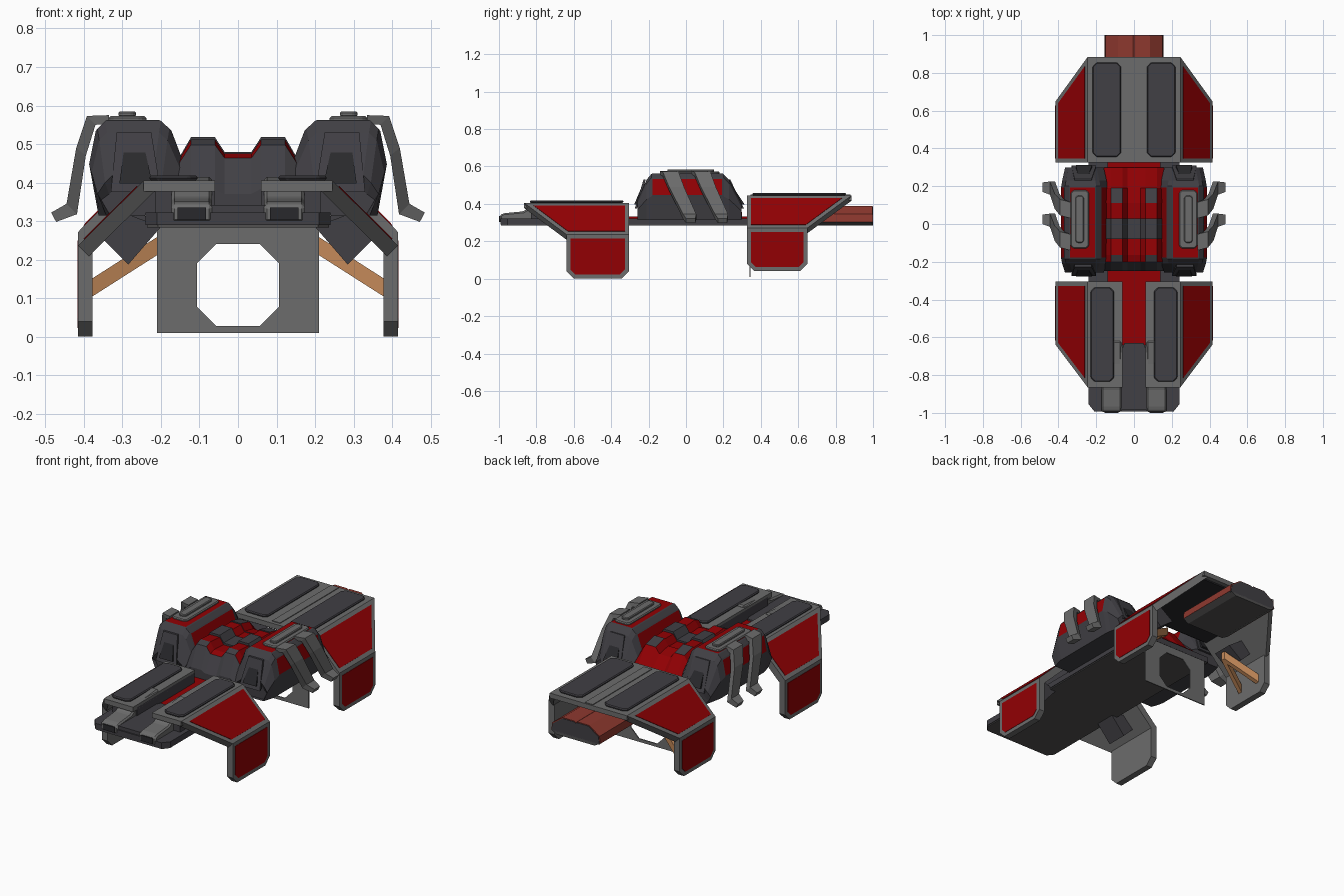
import bpy, bmesh
from mathutils import Vector

if "Cube" in bpy.data.objects:
    bpy.data.objects.remove(bpy.data.objects["Cube"])


def material(name, rgb):
    m = bpy.data.materials.new(name)
    m.diffuse_color = (*rgb, 1)
    m.use_nodes = True
    m.node_tree.nodes["Principled BSDF"].inputs["Base Color"].default_value = m.diffuse_color
    return m


GRAY, DARK, RED, BLACK, COPPER, RUST, BELLY = [material(n, c) for n, c in (
    ("frame gray", (.15, .15, .15)), ("dark plating", (.052, .05, .058)),
    ("red paint", (.29, .0, .001)), ("recess black", (.022, .022, .025)),
    ("copper strut", (.55, .25, .10)), ("exhaust red", (.27, .04, .028)),
    ("belly gray", (.085, .083, .083)))]


def finish(name, bm, mats, mirror=False):
    if mirror:
        d = bmesh.ops.duplicate(bm, geom=bm.verts[:] + bm.edges[:] + bm.faces[:])
        for v in d["geom"]:
            if isinstance(v, bmesh.types.BMVert):
                v.co.x *= -1
    bmesh.ops.recalc_face_normals(bm, faces=bm.faces[:])
    me = bpy.data.meshes.new(name)
    bm.to_mesh(me)
    bm.free()
    for m in mats:
        me.materials.append(m)
    ob = bpy.data.objects.new(name, me)
    bpy.context.collection.objects.link(ob)
    return ob


def skin(sections, ring=False):
    """Join matching closed sections with quads, capped or wrapped into a ring."""
    bm = bmesh.new()
    rows = [[bm.verts.new(p) for p in s] for s in sections]
    n = len(rows[0])
    pairs = list(zip(rows, rows[1:])) + ([(rows[-1], rows[0])] if ring else [])
    for a, b in pairs:
        for i in range(n):
            bm.faces.new((a[i], a[(i + 1) % n], b[(i + 1) % n], b[i]))
    if not ring:
        bm.faces.new(rows[0])
        bm.faces.new(rows[-1])
    bmesh.ops.recalc_face_normals(bm, faces=bm.faces[:])
    return bm


def slab(name, pts, vec, mat, mirror=False, inset=0, bevel=0):
    """Extrude a flat outline, optionally shrunk by inset, along vec."""
    pts = [Vector(p) for p in pts]
    if inset:
        t = bmesh.new()
        f = t.faces.new([t.verts.new(p) for p in pts])
        f.normal_update()
        bmesh.ops.inset_individual(t, faces=[f], thickness=inset, use_even_offset=True)
        pts = [v.co.copy() for v in f.verts]
        t.free()
    bm = skin([pts, [p + Vector(vec) for p in pts]])
    if bevel:
        bmesh.ops.bevel(bm, geom=bm.edges[:], offset=bevel, segments=1, affect='EDGES')
    return finish(name, bm, [mat], mirror)


def octa(x0, x1, y0, y1, z, c):
    """Chamfered rectangle lying flat at height z."""
    return [(x0 + c, y0, z), (x1 - c, y0, z), (x1, y0 + c, z), (x1, y1 - c, z),
            (x1 - c, y1, z), (x0 + c, y1, z), (x0, y1 - c, z), (x0, y0 + c, z)]


def box(name, x0, x1, y0, y1, z0, z1, mat, mirror=False, bevel=0):
    pts = [(x0, y0, z0), (x1, y0, z0), (x1, y1, z0), (x0, y1, z0)]
    return slab(name, pts, (0, 0, z1 - z0), mat, mirror, bevel=bevel)


# Hull floor with belly plate, and red centre deck
hull = [(-.21, -.992, .29), (.21, -.992, .29), (.24, -.955, .29), (.24, .34, .29),
        (-.24, .34, .29), (-.24, -.955, .29)]
slab("hull_floor", hull, (0, 0, .032), DARK)
slab("hull_belly", hull, (0, 0, -.006), BELLY, inset=.004)
box("red_deck", -.14, .14, -.64, .33, .32, .333, RED)
slab("nose_deck", [(-.05, -.63, .32), (-.1, -.75, .32), (-.1, -.985, .32), (.1, -.985, .32),
                   (.1, -.75, .32), (.05, -.63, .32)], (0, 0, .022), DARK)

# Nose rails with lamp recesses; the inner edge of each rail runs in toward the deck
slab("nose_rail", [(.067, -.995, .296), (.067, -.995, .34), (.067, -.975, .35), (.067, -.87, .36),
                   (.067, -.80, .40), (.067, -.62, .415), (.067, -.62, .296)], (.106, 0, 0), GRAY, True,
     bevel=.008)
box("nose_lamp", .083, .157, -1, -.992, .303, .335, BLACK, True)
box("front_shroud_core", .06, .215, -.83, -.31, .31, .39, DARK, True)


# Side shrouds: flat top, sloping shoulder and upright fin, front and rear
def shroud(tag, s, y0, ym, y1, xi, zt, zm, zb, px0, px1):
    k = .04 * s
    top = [(xi, y0, zt), (.245, y0, zt), (.245, y1, zt), (xi, y1, zt)]
    slope = [(.245, y0, zt), (.415, y0, zm), (.415, ym, zm), (.245, y1, zt)]
    fin = [(.415, y0, zm), (.415, y0, zb + .04), (.415, y0 + k, zb), (.415, ym - k, zb),
           (.415, ym, zb + .04), (.415, ym, zm)]
    slab(tag + "_shroud_top", top, (0, 0, -.028), GRAY, True)
    slab(tag + "_shroud_shoulder", slope, (-.028, 0, -.028), GRAY, True)
    slab(tag + "_shroud_fin", fin, (-.037, 0, 0), GRAY, True)
    slab(tag + "_shoulder_panel", slope, (.0018, 0, .0018), RED, True, inset=.022)
    slab(tag + "_fin_panel", fin, (.002, 0, 0), RED, True, inset=.022)
    a, b = sorted((y0 + .03 * s, y1 - .03 * s))
    slab(tag + "_top_panel", octa(px0, px1, a, b, zt, .022), (0, 0, .014), DARK, True, bevel=.005)
    # diagonal bracket tying the fin to the hull
    zo, yb = zm - .24, y0 + .12 * s
    slab(tag + "_bracket", [(.2, yb, .285), (.285, yb, .19 + zo), (.36, yb, .265 + zo),
                            (.31, yb, .33 + zo)], (0, .12 * s, 0), DARK, True)


shroud("front", -1, -.305, -.64, -.865, .06, .405, .237, 0, .105, .23)
shroud("rear", 1, .325, .65, .885, 0, .445, .272, .04, .068, .22)
box("rear_spine", -.025, .025, .345, .88, .44, .449, GRAY)
box("rear_liner", -.23, .23, .34, .86, .408, .416, BLACK)

# Exhaust hump behind the rear shroud
hump = [(-.155, .303), (-.15, .345), (-.085, .39), (-.01, .39), (0, .384), (.01, .39),
        (.085, .39), (.15, .345), (.155, .303)]
slab("exhaust", [(x, .6, z) for x, z in hump], (0, .397, 0), RUST)
slab("exhaust_end", [(x * .97, .99, z - .004) for x, z in hump], (0, .01, 0), DARK)
slab("exhaust_belly", [(x, .6, z) for x, z in ((-.155, .304), (-.12, .285), (.12, .285), (.155, .304))],
     (0, .4, 0), BELLY)

# Thin bulkhead with an octagonal opening
o = [(-.057, .01), (.057, .01), (.21, .01), (.21, .285), (.057, .285), (-.057, .285),
     (-.21, .285), (-.21, .01)]
h = [(-.057, .028), (.057, .028), (.107, .078), (.107, .19), (.057, .24), (-.057, .24),
     (-.107, .19), (-.107, .078)]
finish("bulkhead", skin([[(x, y, z) for x, z in p] for p, y in
                         ((o, .34), (h, .34), (h, .346), (o, .346))], True), [GRAY])

# Copper struts
for y in (.43, .58):
    slab("copper_strut", [(.2, .5, .265), (.2, .5, .218), (.385, y, .1), (.385, y, .147)],
         (0, .025, 0), COPPER, True)


# Engine pods, lofted along y; upper panels inset in red
def pod_section(y, h, i):
    m = .32 + (h - .32) * .5
    return [(x, y, z) for x, z in ((.362 - i, .315), (.385 - i, m), (.365 - i, h - .02),
            (.345 - i, h), (.2 + i, h), (.178 + i, h - .02), (.14 + i, m), (.165 + i, .315))]


bm = skin([pod_section(*a) for a in ((-.24, .39, .03), (-.258, .42, .02), (-.21, .53, .005),
                                     (-.185, .56, 0), (.2, .56, 0), (.23, .53, .005),
                                     (.298, .40, .02), (.295, .36, .03))])
panels = [f for f in bm.faces if f.calc_center_median().z > .46
          and abs(f.calc_center_median().y) < .03 and f.calc_area() > .012]
bmesh.ops.inset_individual(bm, faces=panels, thickness=.01, depth=.003)
for f in panels:
    f.material_index = 1
finish("engine_pod", bm, [DARK, RED], True)

# Pod end frames and recesses, leaning with the pod ends
for s, yb, yt in ((-1, -.262, -.215), (1, .298, .225)):
    for name, g, mat, d in (("pod_end_frame", 0, DARK, .012), ("pod_end_recess", .022, BLACK, .015)):
        outline = [(.2 + g, yb, .375 + g), (.33 - g, yb, .375 + g),
                   (.315 - g, yt, .53 - g), (.225 + g, yt, .53 - g)]
        slab(name, outline, (0, d * s, 0), mat, True)

# Rails on top of the pods
slab("pod_rail", octa(.238, .335, -.13, .18, .555, .015), (0, 0, .018), GRAY, True, bevel=.005)
slab("pod_rail_cap", octa(.265, .31, -.1, .15, .57, .01), (0, 0, .015), GRAY, True, bevel=.004)

# Bent claws hanging over the outer sides of the pods
claw_out = [(.335, .575), (.392, .573), (.42, .49), (.445, .345), (.485, .322)]
claw_in = [(.335, .552), (.37, .55), (.395, .47), (.418, .318), (.472, .298)]
shift = [0, .015, .05, .125, .14]
for y in (-.14, .03):
    secs = [[(a[0], y + d, a[1]), (a[0], y + d + w, a[1]), (b[0], y + d + w, b[1]), (b[0], y + d, b[1])]
            for a, b, d, w in zip(claw_out, claw_in, shift, (.085, .085, .08, .07, .05))]
    finish("pod_claw", skin(secs), [GRAY], True)

# Twin humped cockpit spine: red, with a dark middle band and dark hump ends
half = [(.0, .475), (.035, .475), (.06, .512), (.122, .512), (.165, .44), (.178, .315)]
prof = [(-x, z) for x, z in half[:0:-1]] + half
stations = [(-.25, .35), (-.2, .93), (-.165, 1), (-.08, .97), (-.08, 1.03), (.03, 1.03),
            (.03, .97), (.11, .97), (.11, 1), (.19, .9), (.30, .2)]
bm = skin([[(x, y, .315 + (z - .315) * k) for x, z in prof] for y, k in stations])
for f in bm.faces:
    c = f.calc_center_median()
    striped = -.165 < c.y < -.08 or .03 < c.y < .11 or c.y > .19
    between = not -.08 < c.y < .03 and c.y > -.2 and not .055 < abs(c.x) < .125
    f.material_index = int((striped or between) and abs(c.x) < .15 and f.normal.z > .2)
finish("cockpit_spine", bm, [DARK, RED])

# Arms joining spine and pods
for y in (-.12, .14):
    box("pod_arm", .13, .2, y - .05, y + .05, .32, .42, DARK, True, bevel=.01)
